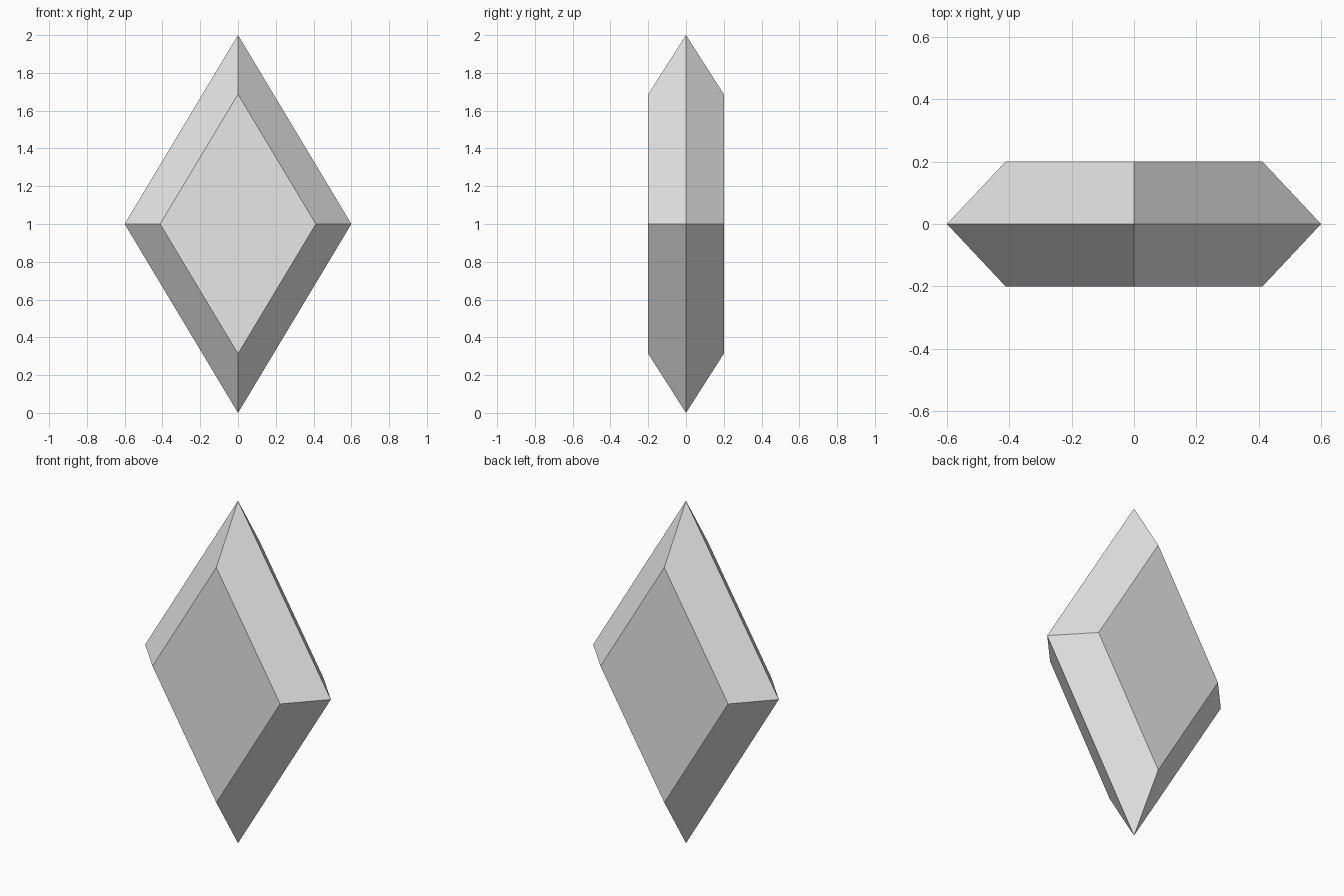
import bpy
import bmesh

cube = bpy.data.objects.get("Cube")
if cube:
    bpy.data.objects.remove(cube, do_unlink=True)

HALF_WIDTH, HALF_HEIGHT, HALF_DEPTH = 0.6, 1.0, 0.2
FACET_SCALE = 0.687  # flat front and back facets relative to the outline

# Plain grey gem colour
grey = bpy.data.materials.new("light_grey")
colour = (0.8, 0.8, 0.8, 1)
grey.diffuse_color = colour
grey.use_nodes = True
grey.node_tree.nodes["Principled BSDF"].inputs["Base Color"].default_value = colour

bm = bmesh.new()


def diamond_ring(y, scale):
    """Four corners of an upright diamond at depth y."""
    corners = [(1, 0), (0, 1), (-1, 0), (0, -1)]
    return [bm.verts.new((x * HALF_WIDTH * scale, y, HALF_HEIGHT * (1 + z * scale)))
            for x, z in corners]


# Front facet, wide girdle and back facet, joined by bevelled sides
front = diamond_ring(-HALF_DEPTH, FACET_SCALE)
girdle = diamond_ring(0, 1)
back = diamond_ring(HALF_DEPTH, FACET_SCALE)
bm.faces.new(front)
bm.faces.new(back)
for a, b in ((front, girdle), (girdle, back)):
    for i in range(4):
        j = (i + 1) % 4
        bm.faces.new((a[i], a[j], b[j], b[i]))
bmesh.ops.recalc_face_normals(bm, faces=bm.faces)

mesh = bpy.data.meshes.new("diamond_gem")
bm.to_mesh(mesh)
bm.free()
mesh.materials.append(grey)
gem = bpy.data.objects.new("diamond_gem", mesh)
bpy.context.collection.objects.link(gem)
